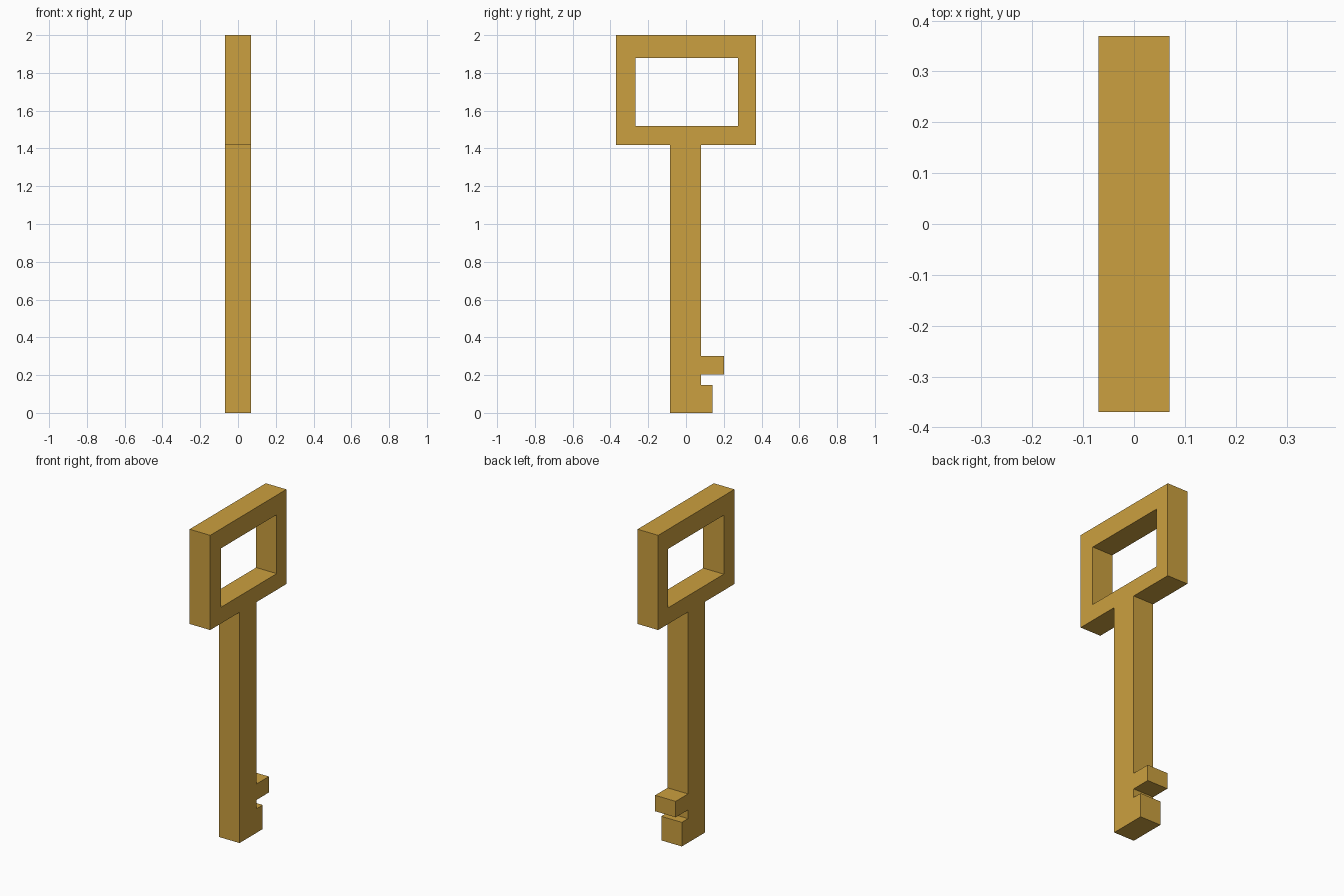
import bpy
import bmesh

if "Cube" in bpy.data.objects:
    bpy.data.objects.remove(bpy.data.objects["Cube"])

HALF_THICK = 0.07

# Key silhouette (y, z): shaft, two teeth, rectangular bow
outline = [(-0.085, 0), (0.14, 0), (0.14, 0.148), (0.08, 0.148),
           (0.08, 0.202), (0.2, 0.202), (0.2, 0.3), (0.08, 0.3),
           (0.08, 1.418), (0.37, 1.418), (0.37, 2.0), (-0.37, 2.0),
           (-0.37, 1.418), (-0.085, 1.418)]
# Window in the bow
window = [(-0.267, 1.518), (0.276, 1.518), (0.276, 1.88), (-0.267, 1.88)]


def add_loop(bm, points):
    verts = [bm.verts.new((-HALF_THICK, y, z)) for y, z in points]
    return [bm.edges.new((v, verts[(i + 1) % len(verts)])) for i, v in enumerate(verts)]


# Fill the profile around the window, then extrude through the thickness
bm = bmesh.new()
edges = add_loop(bm, outline) + add_loop(bm, window)
bmesh.ops.triangle_fill(bm, edges=edges, use_beauty=True, normal=(-1, 0, 0))
ext = bmesh.ops.extrude_face_region(bm, geom=bm.faces[:], use_keep_orig=True)
moved = [g for g in ext["geom"] if isinstance(g, bmesh.types.BMVert)]
bmesh.ops.translate(bm, verts=moved, vec=(2 * HALF_THICK, 0, 0))
bmesh.ops.recalc_face_normals(bm, faces=bm.faces[:])

mesh = bpy.data.meshes.new("key")
bm.to_mesh(mesh)
bm.free()
key = bpy.data.objects.new("key", mesh)
bpy.context.collection.objects.link(key)

# Brass colour
brass = bpy.data.materials.new("brass")
brass.diffuse_color = (0.60, 0.35, 0.05, 1)
brass.use_nodes = True
brass.node_tree.nodes["Principled BSDF"].inputs["Base Color"].default_value = brass.diffuse_color
mesh.materials.append(brass)
